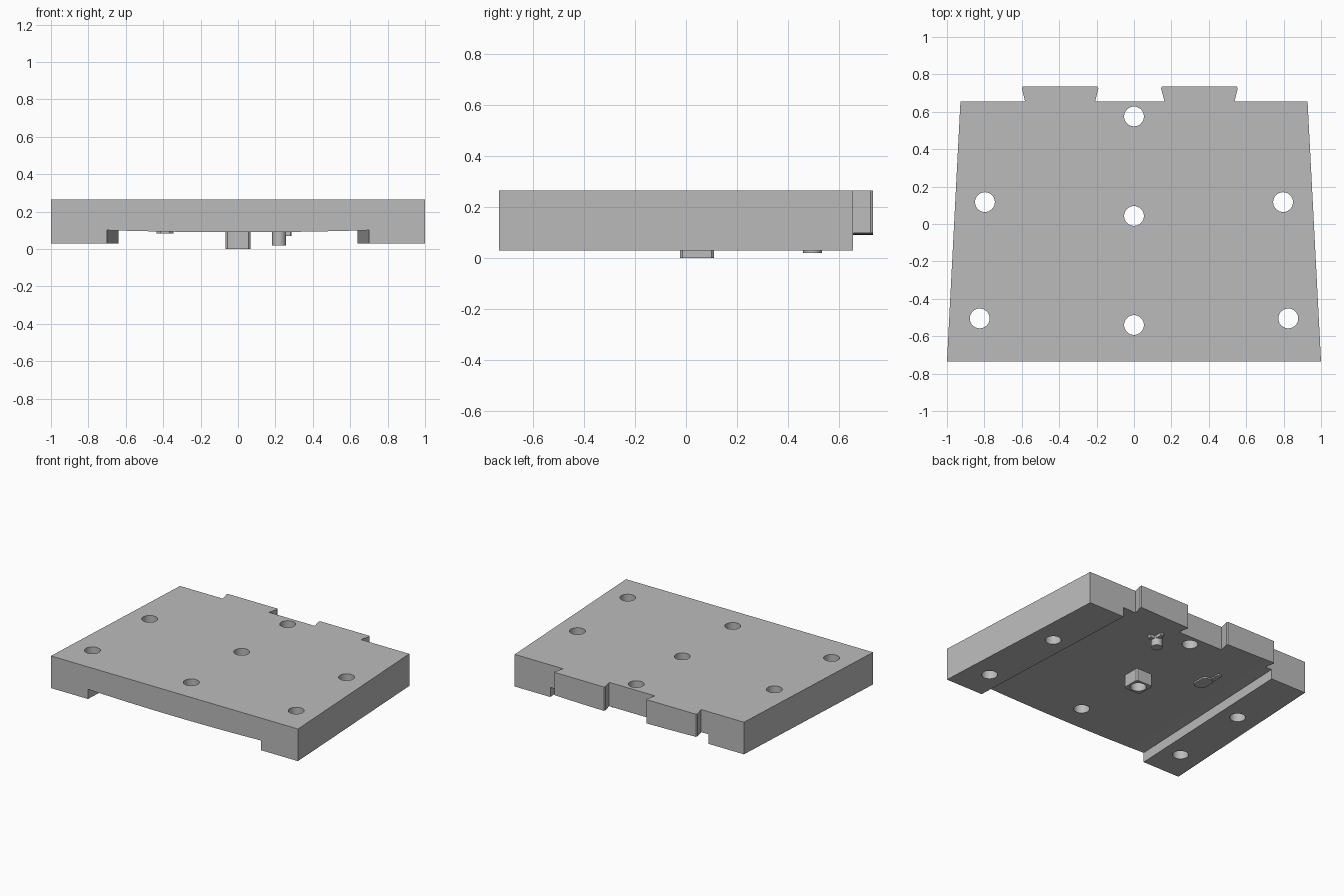
import bpy, bmesh, math

cube = bpy.data.objects.get("Cube")
if cube:
    bpy.data.objects.remove(cube, do_unlink=True)

grey = bpy.data.materials.new("plain grey")
grey.use_nodes = True
colour = (0.5, 0.5, 0.5, 1)
grey.diffuse_color = colour
grey.node_tree.nodes["Principled BSDF"].inputs["Base Color"].default_value = colour

TOP, BOTTOM, FRONT, BACK = 0.265, 0.03, -0.735, 0.655


def finish(bm, name):
    bmesh.ops.recalc_face_normals(bm, faces=bm.faces)
    mesh = bpy.data.meshes.new(name)
    bm.to_mesh(mesh)
    bm.free()
    mesh.materials.append(grey)
    obj = bpy.data.objects.new(name, mesh)
    bpy.context.collection.objects.link(obj)
    return obj


def loft(name, lower, upper):
    """Solid between two matching rings of 3D points."""
    bm = bmesh.new()
    a = [bm.verts.new(p) for p in lower]
    b = [bm.verts.new(p) for p in upper]
    bm.faces.new(a)
    bm.faces.new(b)
    n = len(a)
    for i in range(n):
        j = (i + 1) % n
        bm.faces.new((a[i], a[j], b[j], b[i]))
    return finish(bm, name)


def prism(name, outline, z0, z1):
    return loft(name, [(x, y, z0) for x, y in outline], [(x, y, z1) for x, y in outline])


def circle(cx, cy, r, n=32):
    angles = [2 * math.pi * i / n for i in range(n)]
    return [(cx + r * math.cos(a), cy + r * math.sin(a)) for a in angles]


def chamfered(cx, cy, hx, hy, c):
    corners = [(hx, hy - c), (hx - c, hy), (c - hx, hy), (-hx, hy - c),
               (-hx, c - hy), (c - hx, -hy), (hx - c, -hy), (hx, c - hy)]
    return [(cx + x, cy + y) for x, y in corners]


def activate(obj):
    bpy.ops.object.select_all(action='DESELECT')
    obj.select_set(True)
    bpy.context.view_layer.objects.active = obj


def cut(obj, cutter):
    cutter.hide_render = True
    mod = obj.modifiers.new("cut", 'BOOLEAN')
    mod.operation, mod.solver, mod.object = 'DIFFERENCE', 'EXACT', cutter
    activate(obj)
    bpy.ops.object.modifier_apply(modifier=mod.name)


# Tapered plate with two dovetail tabs on its back edge
def tab(cx):
    return [(cx + 0.187, BACK), (cx + 0.205, 0.725), (cx + 0.2, 0.735),
            (cx - 0.2, 0.735), (cx - 0.205, 0.725), (cx - 0.187, BACK)]


outline = [(-1, FRONT), (1, FRONT), (0.928, BACK)] + tab(0.35) + tab(-0.395) + [(-0.928, BACK)]
plate = prism("base_plate", outline, BOTTOM, TOP)


# Tapered channel underneath with a gently bowed ceiling
def channel_section(y):
    half = 0.70 - 0.06 * (y - FRONT) / (BACK - FRONT)
    steps = [i / 8 - 1 for i in range(17)]
    ceiling = [(half * t, y, 0.09 + 0.011 * t * t) for t in steps]
    return ceiling + [(half, y, -0.1), (-half, y, -0.1)]


channel = loft("channel_cutter", channel_section(-0.9), channel_section(0.9))
cut(plate, channel)

# Square boss below the centre
boss = prism("centre_boss", chamfered(0, 0.043, 0.067, 0.067, 0.01), 0, 0.0905)

# Through holes
holes = [(0, 0.575), (0, 0.043), (0, -0.54)]
for side in (-1, 1):
    holes += [(side * 0.797, 0.117), (side * 0.825, -0.505)]
cutters = []
for i, (x, y) in enumerate(holes):
    cutter = prism(f"hole_cutter_{i}", circle(x, y, 0.053), -0.2, 0.5)
    cut(plate, cutter)
    cutters.append(cutter)
cut(boss, cutters[1])

# Small peg with two short arms
peg = prism("underside_peg", circle(0.22, 0.497, 0.037), 0.02, 0.1)
prism("peg_side_arm", chamfered(0.255, 0.497, 0.03, 0.015, 0.004), 0.07, 0.1)
prism("peg_back_arm", chamfered(0.235, 0.545, 0.013, 0.03, 0.004), 0.07, 0.1)

# Thin raised latch pad with a narrow tail
prism("latch_pad", chamfered(-0.39, 0.25, 0.045, 0.065, 0.02), 0.082, 0.1)
prism("latch_tail", chamfered(-0.415, 0.345, 0.018, 0.05, 0.01), 0.085, 0.1)

for obj in (plate, boss, peg):
    activate(obj)
    bpy.ops.object.shade_smooth_by_angle(angle=math.radians(30))

# Cutters are no longer needed
for obj in cutters + [channel]:
    bpy.data.objects.remove(obj, do_unlink=True)
